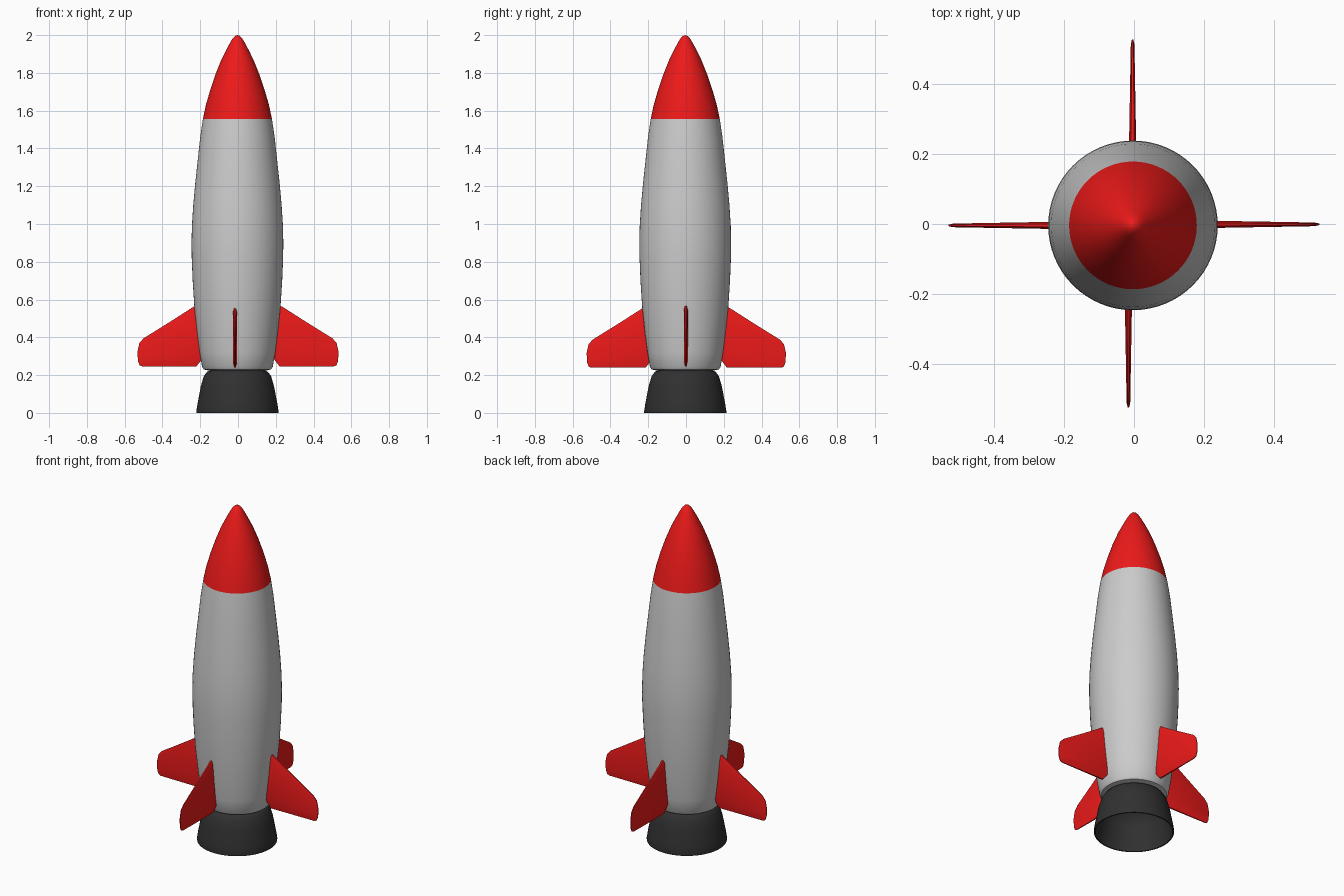
import bpy, bmesh, math
from mathutils import Matrix, Vector

if "Cube" in bpy.data.objects:
    bpy.data.objects.remove(bpy.data.objects["Cube"])

SIDES = 64
CENTRE = (-0.003, -0.004)


def material(name, rgb):
    m = bpy.data.materials.new(name)
    m.diffuse_color = (*rgb, 1)
    m.use_nodes = True
    m.node_tree.nodes["Principled BSDF"].inputs["Base Color"].default_value = m.diffuse_color
    return m


def finish(name, bm, mat, angle):
    bmesh.ops.recalc_face_normals(bm, faces=bm.faces)
    me = bpy.data.meshes.new(name)
    bm.to_mesh(me)
    bm.free()
    ob = bpy.data.objects.new(name, me)
    bpy.context.collection.objects.link(ob)
    if mat:
        me.materials.append(mat)
    bpy.ops.object.select_all(action='DESELECT')
    ob.select_set(True)
    bpy.context.view_layer.objects.active = ob
    bpy.ops.object.shade_smooth_by_angle(angle=math.radians(angle))
    return ob


def lathe(name, profile, mat=None):
    """Spin (radius, height) points around the z axis."""
    bm = bmesh.new()
    verts = [bm.verts.new((r, 0, z)) for r, z in profile]
    edges = [bm.edges.new(p) for p in zip(verts, verts[1:])]
    bmesh.ops.spin(bm, geom=verts + edges, cent=(0, 0, 0), axis=(0, 0, 1),
                   angle=2 * math.pi, steps=SIDES)
    bmesh.ops.remove_doubles(bm, verts=bm.verts, dist=1e-5)
    ob = finish(name, bm, mat, 35)
    ob.location = (*CENTRE, 0)
    return ob


red = material("red", (0.85, 0.01, 0.01))
dark = material("dark", (0.03, 0.03, 0.03))

# Hull and nose share one continuous outline
lathe("hull", [(0, 0.225), (0.155, 0.225), (0.178, 0.23), (0.187, 0.243), (0.2, 0.32),
               (0.213, 0.42), (0.228, 0.56), (0.237, 0.7), (0.242, 0.82), (0.243, 0.9),
               (0.241, 0.99), (0.234, 1.1), (0.223, 1.22), (0.21, 1.34),
               (0.197, 1.46), (0.183, 1.555)])
lathe("nose", [(0.183, 1.555), (0.167, 1.63), (0.144, 1.71), (0.117, 1.79),
               (0.087, 1.865), (0.06, 1.92), (0.039, 1.96), (0.025, 1.983),
               (0.012, 1.996), (0, 2.0)], red)

# Hollow engine bell
lathe("nozzle", [(0, 0.225), (0.143, 0.225), (0.16, 0.218), (0.178, 0.195), (0.194, 0.14),
                 (0.212, 0.045), (0.218, 0.006), (0.217, 0), (0.21, 0),
                 (0.204, 0.04), (0.186, 0.135), (0.168, 0.19), (0.14, 0.212), (0, 0.212)], dark)

# Fin outline (distance from axis, height) and its inset, thicker core
OUTLINE = [(0.21, 0.572), (0.235, 0.562), (0.36, 0.482), (0.5, 0.395), (0.522, 0.37),
           (0.532, 0.325), (0.53, 0.275), (0.521, 0.252), (0.507, 0.246),
           (0.22, 0.246), (0.19, 0.285)]
CORE = [(0.21, 0.55), (0.23, 0.545), (0.355, 0.464), (0.492, 0.378), (0.51, 0.36),
        (0.518, 0.325), (0.517, 0.288), (0.51, 0.274), (0.5, 0.27),
        (0.22, 0.272), (0.195, 0.295)]


def fin(name, turn, offset):
    bm = bmesh.new()
    rings = []
    for pts, root, tip in ((CORE, -0.011, -0.005), (OUTLINE, -0.005, -0.002),
                           (OUTLINE, 0.005, 0.002), (CORE, 0.011, 0.005)):
        ring = []
        for x, z in pts:
            t = (x - 0.19) / 0.34
            ring.append(bm.verts.new((x, root + (tip - root) * t, z)))
        rings.append(ring)
    for a, b in zip(rings, rings[1:]):
        for i in range(len(a)):
            j = (i + 1) % len(a)
            bm.faces.new((a[i], a[j], b[j], b[i]))
    bm.faces.new(rings[0])
    bm.faces.new(rings[-1])
    bm.transform(Matrix.Translation(Vector(offset))
                 @ Matrix.Rotation(math.radians(turn), 4, 'Z'))
    finish(name, bm, red, 30)


for name, turn, offset in (("right_fin", 0, (0, -0.001, 0)),
                           ("back_fin", 90, (-0.004, -0.003, -0.007)),
                           ("left_fin", 180, (0, -0.004, 0)),
                           ("front_fin", 270, (-0.016, 0.006, -0.007))):
    fin(name, turn, offset)
